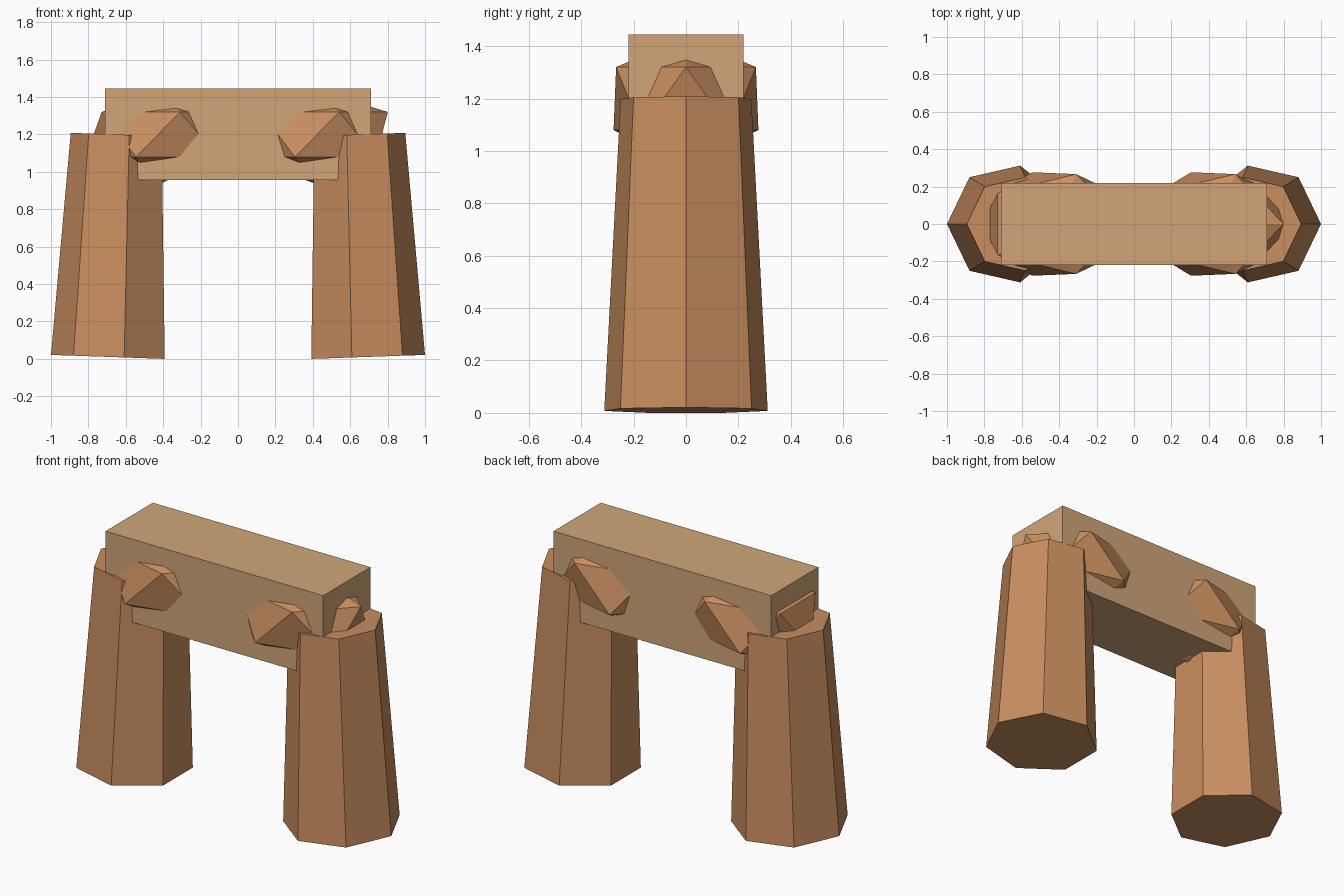
import bpy, bmesh, math
from mathutils import Matrix, Vector

if "Cube" in bpy.data.objects:
    bpy.data.objects.remove(bpy.data.objects["Cube"])


def material(name, color):
    m = bpy.data.materials.new(name)
    m.diffuse_color = (*color, 1)
    m.use_nodes = True
    m.node_tree.nodes["Principled BSDF"].inputs["Base Color"].default_value = m.diffuse_color
    return m


wood = material("light_wood", (0.64, 0.38, 0.19))
bark = material("brown_stone", (0.58, 0.27, 0.115))


def finish(name, bm, mat):
    bmesh.ops.recalc_face_normals(bm, faces=bm.faces)
    me = bpy.data.meshes.new(name)
    bm.to_mesh(me)
    bm.free()
    me.materials.append(mat)
    ob = bpy.data.objects.new(name, me)
    bpy.context.collection.objects.link(ob)
    return ob


# Tapered seven-sided pillar, one corner pointing outward, leaning inward
def pillar(name, side):
    bm = bmesh.new()
    lean = Matrix.Rotation(math.radians(2), 3, 'Y')
    rings = []
    for r, z in ((0.32, 0), (0.256, 1.19)):
        ring = []
        for i in range(7):
            a = math.pi + i * math.tau / 7
            p = lean @ Vector((r * math.cos(a), r * math.sin(a), z))
            ring.append(bm.verts.new(((p.x - 0.68) * side, p.y, p.z + 0.01)))
        bm.faces.new(ring)
        rings.append(ring)
    low, high = rings
    for i in range(7):
        j = (i + 1) % 7
        bm.faces.new((low[i], low[j], high[j], high[i]))
    finish(name, bm, bark)


# Faceted lump buried in the beam where it meets a pillar
def lump(name, x):
    bm = bmesh.new()
    bmesh.ops.create_icosphere(bm, subdivisions=1, radius=1)
    for v in bm.verts:
        taper = 0.965 if v.co.z > 0 else 1.0
        v.co.x *= 0.435 * taper
        v.co.y *= 0.325 * taper
        v.co.z *= 0.235 if v.co.z > 0.9 else 0.268
        v.co += Vector((x, 0, 1.2))
    finish(name, bm, bark)


pillar("left_pillar", 1)
pillar("right_pillar", -1)
lump("left_lump", -0.425)
lump("right_lump", 0.425)

# Crossbeam
bm = bmesh.new()
bmesh.ops.create_cube(bm, size=1)
bmesh.ops.scale(bm, vec=(1.42, 0.44, 0.49), verts=bm.verts)
bmesh.ops.translate(bm, vec=(0, 0, 1.2), verts=bm.verts)
finish("crossbeam", bm, wood)
